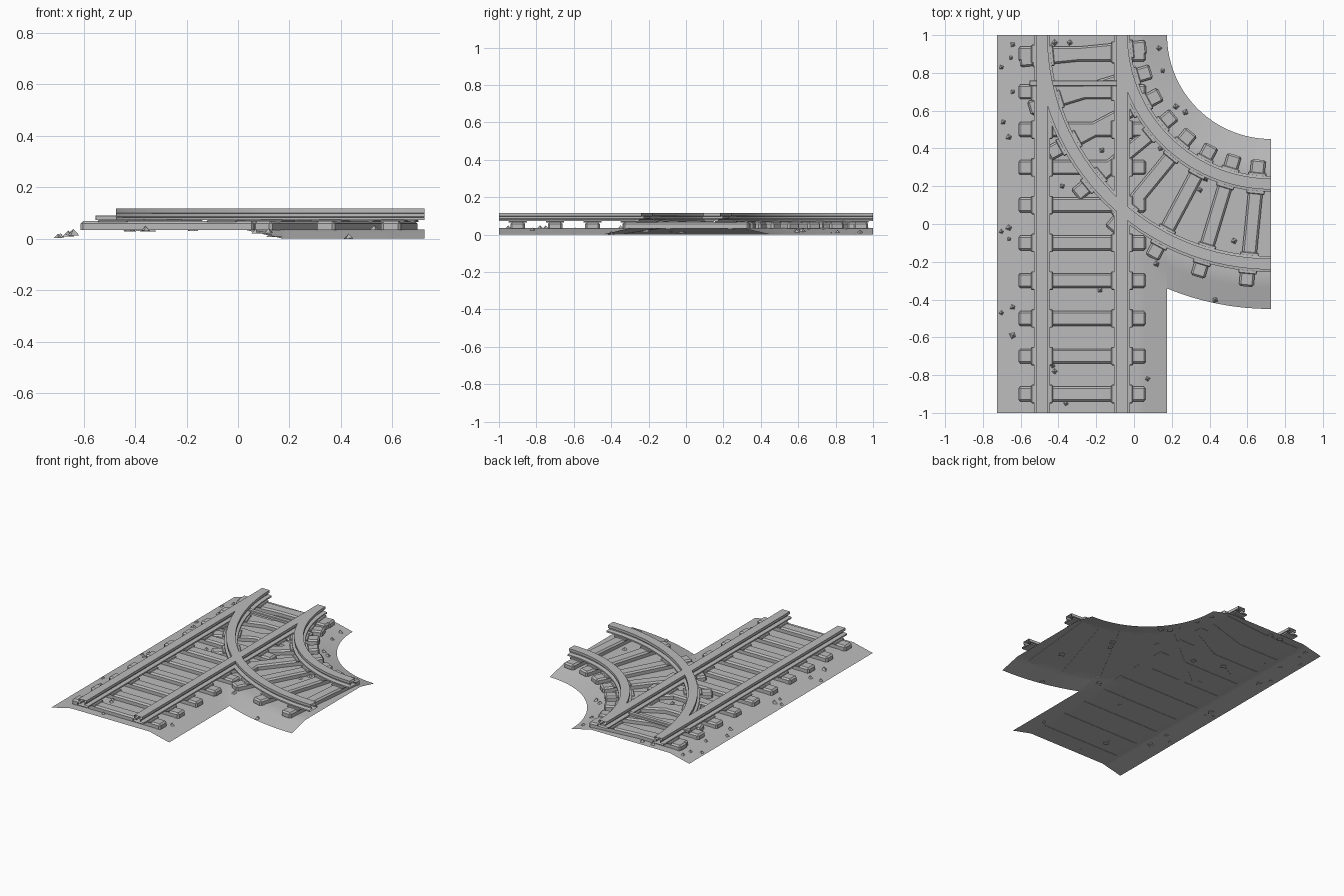
import bpy, bmesh, math, random
from mathutils import Matrix, Vector

random.seed(4)
old = bpy.data.objects.get("Cube")
if old:
    bpy.data.objects.remove(old, do_unlink=True)

grey = bpy.data.materials.new("plain_grey")
grey.use_nodes = True
grey.diffuse_color = (0.5, 0.5, 0.5, 1)
grey.node_tree.nodes["Principled BSDF"].inputs["Base Color"].default_value = (0.5, 0.5, 0.5, 1)

TRACK_X = -0.275              # centre line of the straight track
PIVOT = Vector((0.725, 1, 0)) # centre of the branch curve, radius 1
HALF_GAUGE = 0.212
HALF_BED = 0.45
BED_TOP = 0.035


def finish(name, bm, smooth=False):
    mesh = bpy.data.meshes.new(name)
    bm.to_mesh(mesh)
    bm.free()
    mesh.materials.append(grey)
    ob = bpy.data.objects.new(name, mesh)
    bpy.context.collection.objects.link(ob)
    if smooth:
        bpy.ops.object.select_all(action='DESELECT')
        ob.select_set(True)
        bpy.context.view_layer.objects.active = ob
        bpy.ops.object.shade_smooth_by_angle(angle=math.radians(25))
    return ob


def straight(offset, t):
    """Point on the straight track, t from 0 (front) to 1 (back)."""
    return Vector((TRACK_X + offset, 2 * t - 1, 0))


def curved(offset, t):
    """Point on the branch, t from 0 (side end) to 1 (back end)."""
    a = t * math.pi / 2
    r = 1 + offset
    return PIVOT + Vector((-math.sin(a) * r, -math.cos(a) * r, 0))


def sweep(path, section, steps, closed):
    """Sweep (offset, height) points along a track path, leaving ends open."""
    bm = bmesh.new()
    rows = [[bm.verts.new(path(o, i / steps) + Vector((0, 0, z))) for o, z in section]
            for i in range(steps + 1)]
    n = len(section)
    for a, b in zip(rows, rows[1:]):
        for j in range(n if closed else n - 1):
            k = (j + 1) % n
            bm.faces.new((a[j], a[k], b[k], b[j]))
    bmesh.ops.recalc_face_normals(bm, faces=bm.faces)
    return bm


def keep_right_of(bm, x):
    bmesh.ops.bisect_plane(bm, geom=bm.verts[:] + bm.edges[:] + bm.faces[:],
                           plane_co=(x, 0, 0), plane_no=(1, 0, 0), clear_inner=True)


# Gravel bed: flat crown with sloping shoulders
def shoulder(offset):
    return BED_TOP * max(0, min(1, (HALF_BED - abs(offset)) / 0.15))


def bed_height(p):
    radius = (p - PIVOT).length
    return max(shoulder(p.x - TRACK_X), shoulder(radius - 1))


def upward(bm):
    for f in bm.faces:
        f.normal_update()
        if f.normal.z < 0:
            f.normal_flip()


strip = [(HALF_BED * (i / 12 - 1), 0) for i in range(25)]
bed = sweep(straight, strip, 48, False)
for v in bed.verts:
    v.co.z = bed_height(v.co)
upward(bed)
finish("straight_bed", bed, True)

bed = sweep(curved, strip, 32, False)
keep_right_of(bed, TRACK_X + HALF_BED)
for v in bed.verts:
    v.co.z = bed_height(v.co)
upward(bed)
finish("branch_bed", bed, True)


# Rails: foot, web and head
half = [(0.042, 0.072), (0.042, 0.082), (0.016, 0.086), (0.016, 0.097), (0.029, 0.099), (0.029, 0.117)]
rail = half + [(-o, z) for o, z in reversed(half)]
for side, label in ((-1, "left_side"), (1, "right_side")):
    section = [(o + side * HALF_GAUGE, z) for o, z in rail]
    finish("straight_rail_" + label, sweep(straight, section, 1, True))
for side, label, start in ((-1, "inner", TRACK_X + HALF_GAUGE), (1, "outer", TRACK_X - HALF_GAUGE)):
    section = [(o + side * HALF_GAUGE, z) for o, z in rail]
    bm = sweep(curved, section, 32, True)
    keep_right_of(bm, start + 0.012)
    finish("branch_rail_" + label, bm, True)


# Sleepers with a wider plate under each rail
def block(bm, centre, size, turn, bevel):
    mat = (Matrix.Translation(centre) @ Matrix.Rotation(turn, 4, 'Z')
           @ Matrix.Diagonal((*size, 1)))
    verts = bmesh.ops.create_cube(bm, size=1, matrix=mat)["verts"]
    edges = {e for v in verts for e in v.link_edges}
    edges = [e for e in edges if max(v.co.z for v in e.verts) > centre.z]
    bmesh.ops.bevel(bm, geom=edges, offset=bevel, segments=1, affect='EDGES')


def sleepers(name, path, count, angle):
    wood, plates = bmesh.new(), bmesh.new()
    for i in range(count):
        t = (i + 0.5) / count
        block(wood, path(0, t) + Vector((0, 0, 0.0505)), (0.675, 0.078, 0.035), angle(t), 0.01)
        for side in (-1, 1):
            block(plates, path(side * HALF_GAUGE, t) + Vector((0, 0, 0.069)),
                  (0.115, 0.098, 0.01), angle(t), 0.004)
    finish(name + "_sleepers", wood)
    finish(name + "_rail_plates", plates)


sleepers("straight", straight, 10, lambda t: 0)
sleepers("branch", curved, 8, lambda t: math.pi / 2 * (1 - t))

# Switch rod across the points
rod = bmesh.new()
block(rod, Vector((-0.322, 0.745, 0.082)), (0.465, 0.03, 0.018), 0, 0.003)
finish("switch_rod", rod)

# Loose stones scattered over the bed
spots = [(-.7, .83), (-.64, .95), (-.65, .88), (-.42, .96), (-.34, .96), (.13, .93), (.15, .81),
         (-.64, .7), (.22, .62), (.27, .59), (-.69, .54), (-.66, .46), (-.36, .46), (-.17, .39),
         (.14, .4), (-.38, .2), (.38, .24), (.35, .18), (.53, -.09), (.12, -.21), (-.18, -.35),
         (.43, -.4), (-.7, -.04), (-.66, -.02), (-.66, -.08), (-.7, -.47), (-.64, -.44),
         (-.64, -.59), (-.43, -.75), (-.42, -.78), (-.36, -.95), (.07, -.82)]
stones = bmesh.new()
for x, y in spots:
    p = Vector((x, y, 0))
    p.z = bed_height(p) + 0.005
    r = random.uniform(0.013, 0.026)
    mat = Matrix.Translation(p) @ Matrix.Rotation(random.uniform(0, 6), 4, 'Z')
    bmesh.ops.create_cone(stones, cap_ends=True, segments=4, radius1=r, radius2=0,
                          depth=r, matrix=mat)
finish("loose_stones", stones)
